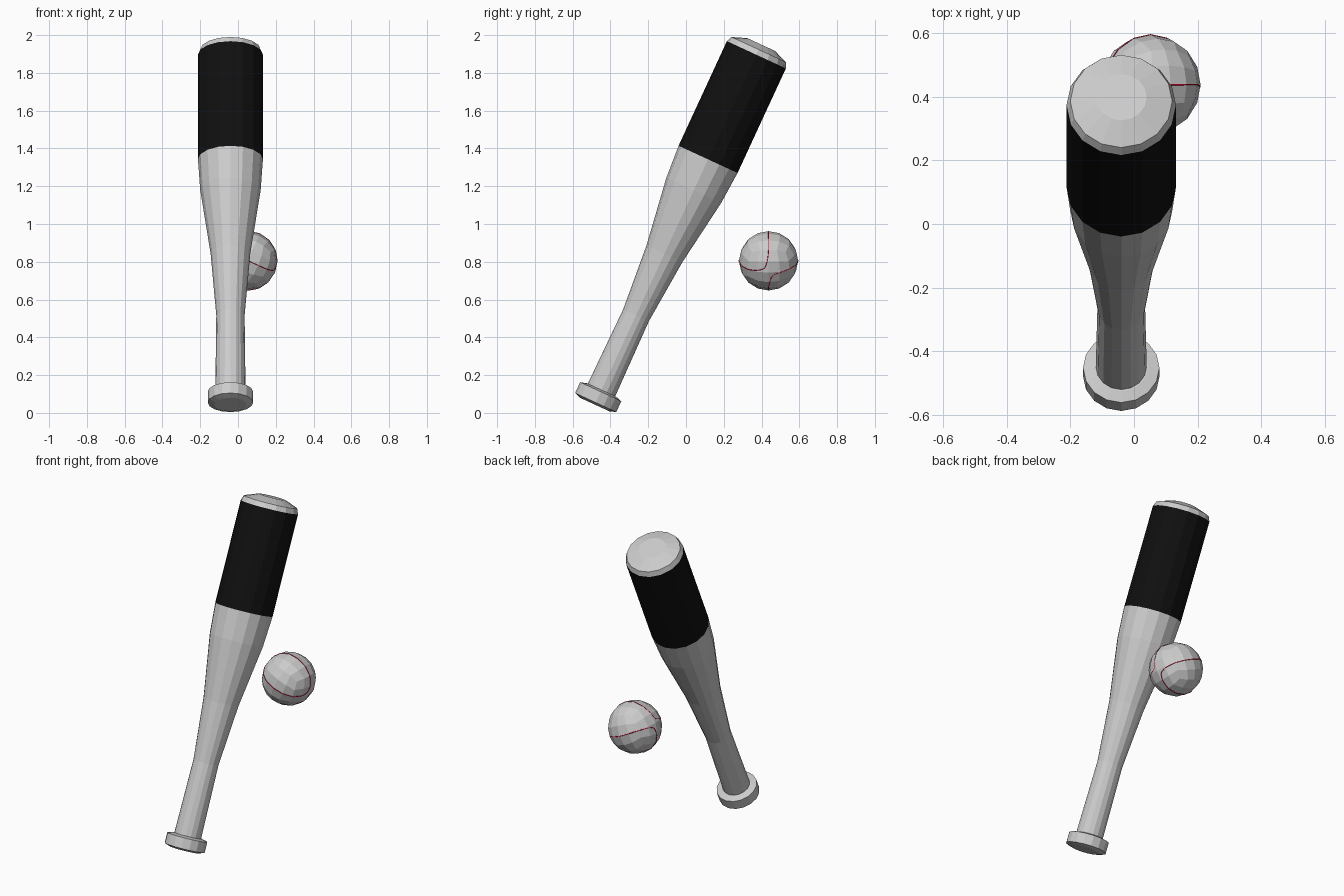
import bpy, bmesh, math
from mathutils import Vector, Matrix
from mathutils.bvhtree import BVHTree

if "Cube" in bpy.data.objects:
    bpy.data.objects.remove(bpy.data.objects["Cube"])

SIDES = 16
TILT = math.radians(24.8)
BAT = Matrix.Translation((-0.04, -0.483, 0.044)) @ Matrix.Rotation(-TILT, 4, 'X')


def material(name, color):
    m = bpy.data.materials.new(name)
    m.diffuse_color = color
    m.use_nodes = True
    m.node_tree.nodes["Principled BSDF"].inputs["Base Color"].default_value = m.diffuse_color
    return m


def add_object(name, bm, mat=None):
    bmesh.ops.recalc_face_normals(bm, faces=bm.faces)
    me = bpy.data.meshes.new(name)
    bm.to_mesh(me)
    bm.free()
    ob = bpy.data.objects.new(name, me)
    bpy.context.collection.objects.link(ob)
    if mat:
        me.materials.append(mat)
    return ob


def lathe(name, profile, mat=None, cap_start=False, cap_end=False):
    """Revolve (radius, height) points around the bat axis."""
    bm = bmesh.new()
    rings = []
    for r, h in profile:
        rings.append([bm.verts.new((r * math.cos(a), r * math.sin(a), h))
                      for a in (2 * math.pi * i / SIDES for i in range(SIDES))])
    for lo, hi in zip(rings, rings[1:]):
        for i in range(SIDES):
            j = (i + 1) % SIDES
            bm.faces.new((lo[i], lo[j], hi[j], hi[i]))
    if cap_start:
        bm.faces.new(rings[0][::-1])
    if cap_end:
        bm.faces.new(rings[-1])
    ob = add_object(name, bm, mat)
    # open strips: make sure the faces point outward
    me = ob.data
    if not (cap_start and cap_end):
        p = me.polygons[0]
        c = p.center
        if p.normal.x * c.x + p.normal.y * c.y < 0 and abs(p.normal.z) < 0.9:
            me.flip_normals()
    ob.matrix_world = BAT
    return ob


black = material("black", (0.005, 0.005, 0.005, 1))
red = material("red", (0.7, 0.0, 0.02, 1))

# Bat
lathe("bat_knob", [(0.085, 0), (0.12, 0.012), (0.12, 0.075), (0.085, 0.085)],
      cap_start=True, cap_end=True)
lathe("bat_handle", [(0.08, 0.08), (0.075, 0.52), (0.105, 0.88),
                     (0.16, 1.25), (0.172, 1.43)])
lathe("bat_barrel", [(0.172, 1.43), (0.172, 2.04)], black)
lathe("bat_end_cap", [(0.172, 2.04), (0.16, 2.07), (0.08, 2.1)], cap_end=True)

# Ball: a cube subdivided and pushed out to a sphere
R = 0.157
CENTRE = Vector((0.052, 0.437, 0.805))
w = Vector((0.917, 0, -0.4)).normalized()    # axis where the seams come close
e1 = Vector((0.4, 0, 0.917)).normalized()
e2 = Vector((0, -1, 0))
frame = Matrix((w, e1, e2)).transposed().to_4x4()

bm = bmesh.new()
bmesh.ops.create_cube(bm, size=2)
bmesh.ops.subdivide_edges(bm, edges=bm.edges, cuts=3, use_grid_fill=True)
for v in bm.verts:
    v.co = Vector([math.tan(c * math.pi / 4) for c in v.co]).normalized() * R
bmesh.ops.transform(bm, matrix=frame, verts=bm.verts)
tree = BVHTree.FromBMesh(bm)
ball = add_object("ball", bm)
ball.location = CENTRE


# Seams: two closed loops lying on the ball, one each side of the axis
def seam(name, side):
    s = (e1 + e2).normalized() * side
    t = w.cross(s)
    n, k, rad = 64, 5, 0.0022
    bm = bmesh.new()
    pts = []
    for i in range(n):
        a = 2 * math.pi * i / n
        d = (s * (0.2 + 0.8 * abs(math.sin(a)) ** 1.4)
             + t * math.sin(a) + w * math.cos(a)).normalized()
        hit = tree.ray_cast(Vector(), d)[0]
        pts.append(hit if hit else d * R)
    rings = []
    for i, p in enumerate(pts):
        tangent = (pts[(i + 1) % n] - pts[i - 1]).normalized()
        up = p.normalized()
        across = tangent.cross(up).normalized()
        rings.append([bm.verts.new(p + rad * (across * math.cos(b) + up * math.sin(b)))
                      for b in (2 * math.pi * j / k for j in range(k))])
    for i in range(n):
        r0, r1 = rings[i], rings[(i + 1) % n]
        for j in range(k):
            m = (j + 1) % k
            bm.faces.new((r0[j], r0[m], r1[m], r1[j]))
    add_object(name, bm, red).location = CENTRE


seam("ball_seam_a", 1)
seam("ball_seam_b", -1)
